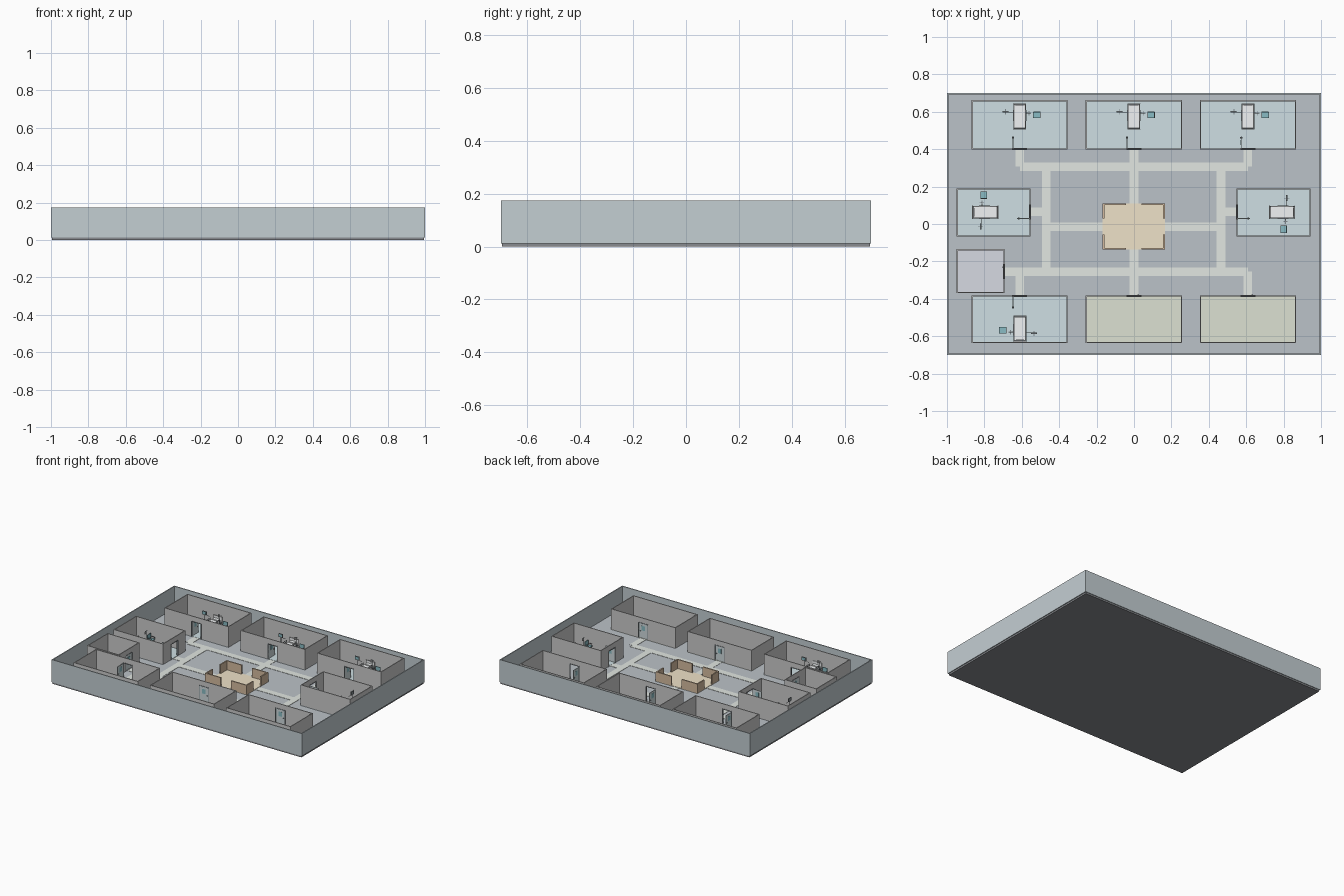
import bpy, bmesh
from math import pi
from mathutils import Matrix, Vector

if "Cube" in bpy.data.objects:
    bpy.data.objects.remove(bpy.data.objects["Cube"])

FLOOR, TOP, DOOR_H, T = 0.016, 0.165, 0.125, 0.006

def material(name, r, g, b):
    m = bpy.data.materials.new(name)
    m.diffuse_color = (r, g, b, 1)
    m.use_nodes = True
    m.node_tree.nodes["Principled BSDF"].inputs["Base Color"].default_value = m.diffuse_color
    return m

OUTER = material("outer_paint", 0.55, 0.62, 0.65)
BASE = material("base_dark", 0.25, 0.26, 0.28)
GROUND = material("hall_floor", 0.50, 0.54, 0.58)
PATH = material("path_pale", 0.76, 0.80, 0.76)
WARD = material("ward_floor", 0.62, 0.74, 0.77)
OLIVE = material("office_floor", 0.72, 0.75, 0.65)
LILAC = material("store_floor", 0.67, 0.70, 0.76)
TAN = material("station_floor", 0.86, 0.76, 0.58)
WOOD = material("counter_wood", 0.66, 0.50, 0.35)
DOOR = material("door_grey_blue", 0.62, 0.70, 0.72)
GLASS = material("teal", 0.25, 0.50, 0.55)
DARK = material("dark_metal", 0.22, 0.25, 0.27)
WHITE = material("linen", 0.88, 0.90, 0.91)

def boxes(name, blocks, mat=None, matrix=Matrix()):
    """One object from (x0, x1, y0, y1, z0, z1) blocks."""
    bm = bmesh.new()
    for x0, x1, y0, y1, z0, z1 in blocks:
        m = (Matrix.Translation(((x0 + x1) / 2, (y0 + y1) / 2, (z0 + z1) / 2))
             @ Matrix.Diagonal((abs(x1 - x0), abs(y1 - y0), abs(z1 - z0), 1)))
        bmesh.ops.create_cube(bm, size=1, matrix=m)
    me = bpy.data.meshes.new(name)
    bm.to_mesh(me)
    bm.free()
    ob = bpy.data.objects.new(name, me)
    ob.matrix_world = matrix
    bpy.context.collection.objects.link(ob)
    if mat:
        me.materials.append(mat)
    return ob

# base slab, hall floor and perimeter wall
boxes("base_slab", [(-.994, .994, -.696, .696, 0, .012)], BASE)
boxes("hall_floor", [(-.994, .994, -.694, .694, .012, FLOOR)], GROUND)
boxes("outer_wall", [(-1, 1, s * .7, s * .693, .012, .175) for s in (-1, 1)]
      + [(s * 1, s * .993, -.693, .693, .012, .175) for s in (-1, 1)], OUTER)

# hall paths
W, PZ = .023, FLOOR + .002
def path_x(y, x0, x1):
    return (x0, x1, y - W, y + W, FLOOR, PZ)
def path_y(x, y0, y1):
    return (x - W, x + W, y0, y1, FLOOR, PZ)
boxes("hall_paths", [
    path_x(.307, -.61, .61), path_x(-.255, -.69, .61), path_x(-.015, -.47, .465),
    path_x(.065, -.55, -.47), path_x(.065, .465, .55),
    path_y(-.47, -.255, .307), path_y(.465, -.255, .307), path_y(0, -.38, .40)]
    + [path_y(x, .307, .40) for x in (-.61, .608)]
    + [path_y(x, -.38, -.255) for x in (-.61, .608)], PATH)

# central station: floor and four corner counters
boxes("station_floor", [(-.168, .165, -.137, .11, FLOOR, .02)], TAN)
counter = []
for x, sx in ((-.168, 1), (.165, -1)):
    for y, sy in ((-.137, 1), (.11, -1)):
        counter += [(x, x + sx * .125, y, y + sy * .009, FLOOR, .085),
                    (x, x + sx * .009, y + sy * .009, y + sy * .08, FLOOR, .085)]
boxes("station_counter", counter, WOOD)

def room(name, x0, x1, y0, y1, floor, side, open_door=True):
    """Four thin walls, one with a doorway. Side is the way the door faces."""
    boxes(name + "_floor", [(x0, x1, y0, y1, FLOOR, .019)], floor)
    cx, cy = (x0 + x1) / 2, (y0 + y1) / 2
    if side[1] == "x":
        cy = .065 if cy > 0 else -.255
    h = .036
    # frame: origin at doorway, local x along the wall, local y into the room
    place = {"-y": (cx, y0, 0, x0 - cx, x1 - cx, y1 - y0),
             "+y": (cx, y1, pi, cx - x1, cx - x0, y1 - y0),
             "+x": (x1, cy, pi / 2, y0 - cy, y1 - cy, x1 - x0),
             "-x": (x0, cy, -pi / 2, cy - y1, cy - y0, x1 - x0)}[side]
    ox, oy, ang, a, b, d = place
    M = Matrix.Translation((ox, oy, 0)) @ Matrix.Rotation(ang, 4, "Z")
    boxes(name + "_walls", [
        (a, -h, 0, T, FLOOR, TOP), (h, b, 0, T, FLOOR, TOP), (-h, h, 0, T, DOOR_H, TOP),
        (a, b, d - T, d, FLOOR, TOP),
        (a, a + T, T, d - T, FLOOR, TOP), (b - T, b, T, d - T, FLOOR, TOP)], None, M)
    boxes(name + "_door_frame", [
        (-h - .004, -h, -.002, T + .002, FLOOR, DOOR_H + .004),
        (h, h + .004, -.002, T + .002, FLOOR, DOOR_H + .004),
        (-h, h, -.002, T + .002, DOOR_H, DOOR_H + .004)], DARK, M)
    # door leaf hinged on the side seen in plan
    hinge = h if side in ("+y", "-x") else -h
    if side == "-x":
        s = -1
    s = -1 if hinge > 0 else 1
    L = M @ Matrix.Translation((hinge, .003, 0))
    if open_door:
        L = L @ Matrix.Rotation(s * pi / 2, 4, "Z")
    boxes(name + "_door", [(0, s * .07, -.002, .002, .02, DOOR_H - .002)], DOOR, L)
    boxes(name + "_door_window", [(s * .022, s * .048, -.003, .003, .075, .108)], GLASS, L)
    boxes(name + "_door_handle", [(s * .056, s * .064, -.006, .006, .066, .070)], DARK, L)

def pole(name, x, y, r, z0, z1, M, mat=DARK):
    bm = bmesh.new()
    bmesh.ops.create_cone(bm, cap_ends=True, segments=8, radius1=r, radius2=r, depth=z1 - z0,
                          matrix=Matrix.Translation((x, y, (z0 + z1) / 2)))
    me = bpy.data.meshes.new(name)
    bm.to_mesh(me)
    bm.free()
    me.materials.append(mat)
    ob = bpy.data.objects.new(name, me)
    ob.matrix_world = M
    bpy.context.collection.objects.link(ob)

def furnish(name, x, y, ang):
    """Bed (head toward local +y), monitor stand, drip stand and chair."""
    M = Matrix.Translation((x, y, .018)) @ Matrix.Rotation(ang, 4, "Z")
    legs = [(sx * .030 - .003, sx * .030 + .003, sy * .058 - .003, sy * .058 + .003, 0, .024)
            for sx in (-1, 1) for sy in (-1, 1)]
    boxes(name + "_bed_frame", legs + [(-.034, .034, -.066, .066, .022, .028)], DARK, M)
    mat = boxes(name + "_mattress", [(-.032, .032, -.064, .064, .028, .042)], WHITE, M)
    bev = mat.modifiers.new("soft_edges", "BEVEL")
    bev.width, bev.segments = .005, 2
    boxes(name + "_pillow", [(-.022, .022, .036, .060, .042, .049)], WHITE, M)
    boxes(name + "_bed_ends", [(-.035, .035, .066, .070, .015, .064),
                               (-.035, .035, -.070, -.066, .015, .052)], WHITE, M)
    boxes(name + "_bed_rails", [(s * .034, s * .036, -.025, .035, z, z + .003)
                                for s in (-1, 1) for z in (.044, .053)]
          + [(s * .034, s * .036, y0, y0 + .003, .026, .056)
             for s in (-1, 1) for y0 in (-.025, .032)], DARK, M)
    # monitor on a stand
    pole(name + "_monitor_pole", -.075, .025, .002, 0, .075, M)
    boxes(name + "_monitor_base", [(-.089, -.061, .023, .027, 0, .004),
                                   (-.077, -.073, .011, .039, 0, .004)], DARK, M)
    boxes(name + "_monitor", [(-.092, -.060, .021, .028, .070, .094)], DARK, M)
    boxes(name + "_monitor_screen", [(-.089, -.063, .020, .021, .073, .091)], GLASS, M)
    boxes(name + "_monitor_cable", [(-.066, -.036, .021, .023, .068, .070)], DARK, M)
    # drip stand
    pole(name + "_drip_pole", .050, .018, .0016, 0, .105, M)
    boxes(name + "_drip_arms", [(.038, .062, .017, .019, .103, .105),
                                (.038, .062, .016, .020, 0, .003),
                                (.048, .052, .006, .030, 0, .003)], DARK, M)
    boxes(name + "_drip_bag", [(.036, .044, .016, .020, .084, .102)], WHITE, M)
    # visitor chair
    boxes(name + "_chair_legs", [(cx, cx + .003, cy, cy + .003, 0, .026)
                                 for cx in (.074, .107) for cy in (-.008, .022)]
          + [(cx, cx + .003, -.008, .025, .040, .043) for cx in (.072, .109)]
          + [(cx, cx + .003, cy, cy + .003, .026, .040)
             for cx in (.072, .109) for cy in (-.008, .022)], DARK, M)
    boxes(name + "_chair_seat", [(.073, .111, -.009, .026, .025, .030)], GLASS, M)
    boxes(name + "_chair_back", [(.073, .111, .022, .026, .034, .064)], GLASS, M)

# rooms around the hall
COLS = (("left", -.868, -.355), ("middle", -.258, .256), ("right", .352, .866))
for n, x0, x1 in COLS:
    room("back_" + n + "_room", x0, x1, .398, .662, WARD, "-y")
    furnish("back_" + n, (x0 + x1) / 2, .575, 0)
    ward = n == "left"
    room("front_" + n + "_room", x0, x1, -.637, -.381, WARD if ward else OLIVE, "+y", ward)
room("west_room", -.948, -.553, -.067, .19, WARD, "+x")
room("east_room", .548, .944, -.067, .19, WARD, "-x")
room("store_room", -.948, -.693, -.37, -.135, LILAC, "+x", False)
furnish("front_left", -.61, -.56, pi)
furnish("west", -.795, .063, pi / 2)
furnish("east", .792, .063, -pi / 2)
